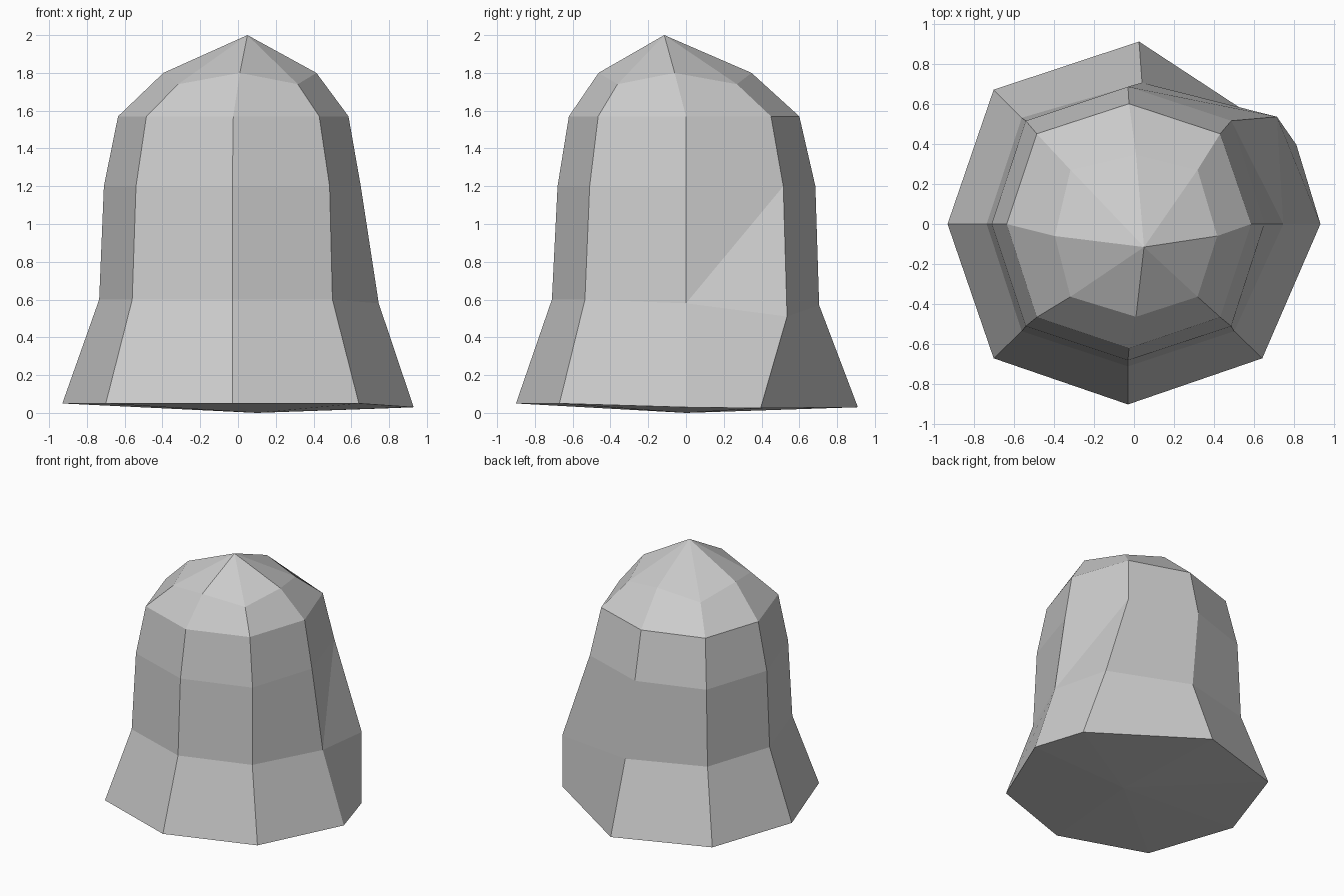
import bpy, bmesh

if "Cube" in bpy.data.objects:
    bpy.data.objects.remove(bpy.data.objects["Cube"])

# Eight-sided rings, bottom to top:
# z, z of corners, x left, x right, y front, y back, x middle,
# corner x left, corner x right, corner y front, corner y back
RINGS = [
    (0.05, 0.05, -0.93, 0.93, -0.90, 0.91, -0.03, -0.70, 0.64, -0.67, 0.67),
    (0.60, 0.60, -0.735, 0.745, -0.71, 0.705, -0.03, -0.56, 0.50, -0.535, 0.53),
    (1.20, 1.20, -0.71, 0.65, -0.68, 0.685, -0.03, -0.54, 0.485, -0.51, 0.515),
    (1.57, 1.57, -0.635, 0.585, -0.62, 0.60, -0.025, -0.485, 0.43, -0.465, 0.45),
    (1.80, 1.74, -0.395, 0.415, -0.463, 0.347, 0.01, -0.317, 0.317, -0.363, 0.27),
]
# Pulled-out flare at the back right: (ring, side) -> position
PULLED = {
    (0, 0): (0.93, 0.0, 0.03), (0, 1): (0.81, 0.395, 0.025), (0, 2): (0.025, 0.91, 0.03),
    (1, 0): (0.745, 0.0, 0.58), (1, 1): (0.713, 0.535, 0.51), (1, 2): (0.04, 0.705, 0.57),
}


def ring_points(row):
    z, zc, xl, xr, yf, yb, xm, cl, cr, cf, cb = row
    ym = -0.06 if z > 1.7 else 0.0
    return [(xr, ym, z), (cr, cb, zc), (xm, yb, z), (cl, cb, zc),
            (xl, ym, z), (cl, cf, zc), (xm, yf, z), (cr, cf, zc)]


bm = bmesh.new()
rings = [[bm.verts.new(PULLED.get((r, s), p)) for s, p in enumerate(ring_points(row))]
         for r, row in enumerate(RINGS)]

# Side walls
for r, (low, high) in enumerate(zip(rings, rings[1:])):
    for s in range(8):
        t = (s + 1) % 8
        if (r, s) == (1, 0):  # visible crease beside the flare
            bm.faces.new((low[s], low[t], high[t]))
            bm.faces.new((low[s], high[t], high[s]))
        else:
            bm.faces.new((low[s], low[t], high[t], high[s]))

# Pointed crown and slightly bulging underside
tip = bm.verts.new((0.05, -0.115, 2.0))
base = bm.verts.new((0.1, 0.0, 0.0))
for s in range(8):
    t = (s + 1) % 8
    bm.faces.new((rings[-1][s], rings[-1][t], tip))
    bm.faces.new((rings[0][t], rings[0][s], base))

bmesh.ops.recalc_face_normals(bm, faces=bm.faces[:])
mesh = bpy.data.meshes.new("bell_body")
bm.to_mesh(mesh)
bm.free()
body = bpy.data.objects.new("bell_body", mesh)
bpy.context.collection.objects.link(body)
